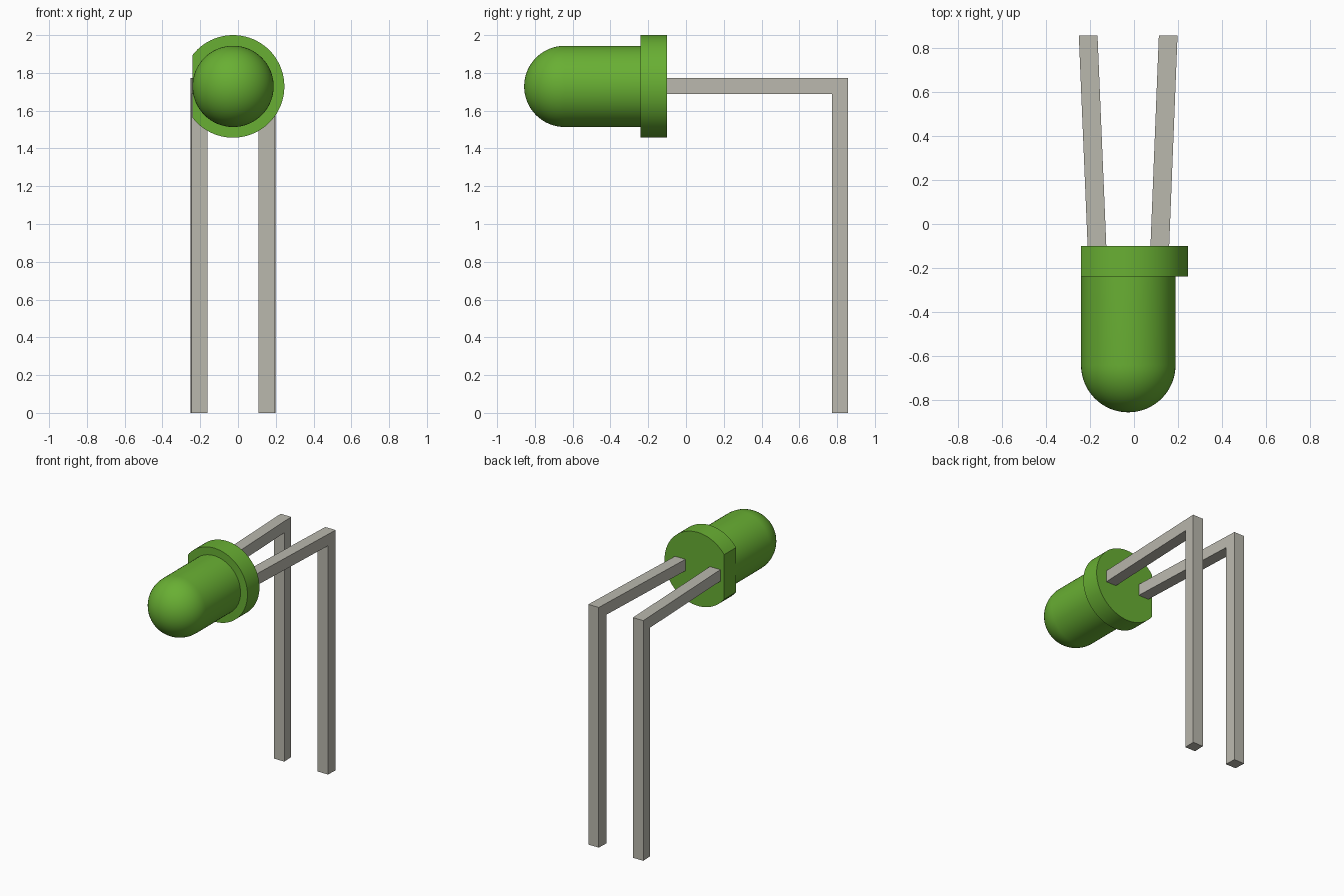
import bpy, bmesh, math
from mathutils import Vector

cube = bpy.data.objects.get("Cube")
if cube:
    bpy.data.objects.remove(cube, do_unlink=True)


def material(name, rgb):
    m = bpy.data.materials.new(name)
    m.use_nodes = True
    m.diffuse_color = (*rgb, 1)
    bsdf = next(n for n in m.node_tree.nodes if n.type == 'BSDF_PRINCIPLED')
    bsdf.inputs["Base Color"].default_value = (*rgb, 1)
    return m


green = material("green plastic", (0.14, 0.43, 0.033))
metal = material("lead metal", (0.49, 0.48, 0.42))


def finish(name, bm, mat, smooth=False):
    bmesh.ops.recalc_face_normals(bm, faces=bm.faces)
    mesh = bpy.data.meshes.new(name)
    bm.to_mesh(mesh)
    bm.free()
    mesh.materials.append(mat)
    ob = bpy.data.objects.new(name, mesh)
    bpy.context.collection.objects.link(ob)
    if smooth:
        bpy.ops.object.select_all(action='DESELECT')
        ob.select_set(True)
        bpy.context.view_layer.objects.active = ob
        bpy.ops.object.shade_smooth_by_angle(angle=math.radians(30))
    return ob


def prism(points, offset):
    """Extrude a closed outline along an offset vector."""
    bm = bmesh.new()
    face = bm.faces.new([bm.verts.new(p) for p in points])
    new = bmesh.ops.extrude_face_region(bm, geom=[face], use_keep_orig=True)["geom"]
    bmesh.ops.translate(bm, vec=offset,
                        verts=[v for v in new if isinstance(v, bmesh.types.BMVert)])
    return bm


CX, CZ = -0.026, 1.7285           # axis of the lens
FLANGE_FRONT, FLANGE_BACK = -0.24, -0.10

# Lens: lathed half-capsule pointing forward
R, TIP = 0.215, -0.857
profile = [(R, FLANGE_FRONT + 0.01)]
profile += [(R * math.cos(a), TIP + R - R * math.sin(a))
            for a in (math.pi / 2 * i / 16 for i in range(17))]
bm = bmesh.new()
verts = [bm.verts.new((CX + r, y, CZ)) for r, y in profile]
edges = [bm.edges.new(pair) for pair in zip(verts, verts[1:])]
bmesh.ops.spin(bm, geom=verts + edges, cent=(CX, 0, CZ), axis=(0, 1, 0),
               angle=math.tau, steps=64)
bmesh.ops.remove_doubles(bm, verts=bm.verts, dist=1e-5)
finish("lens", bm, green, True)

# Flange: disc with one side cut flat
RF, FLAT = 0.2715, -0.242
limit = math.acos((FLAT - CX) / RF)
arc = [limit * (i / 32 - 1) for i in range(65)]
outline = [(CX + RF * math.cos(a), FLANGE_FRONT, CZ + RF * math.sin(a)) for a in arc]
finish("flange", prism(outline, Vector((0, FLANGE_BACK - FLANGE_FRONT, 0))), green, True)

# Leads: square L-shaped bars that splay outwards towards the back
W, BACK, TOP = 0.085, 0.857, 1.774
ell = [(FLANGE_BACK - 0.005, TOP), (BACK, TOP), (BACK, 0), (BACK - W, 0),
       (BACK - W, TOP - W), (FLANGE_BACK - 0.005, TOP - W)]
for name, near, far in (("right_lead", -0.211, -0.251), ("left_lead", 0.075, 0.113)):
    slope = (far - near) / (BACK - FLANGE_BACK)
    pts = [(near + slope * (y - FLANGE_BACK), y, z) for y, z in ell]
    finish(name, prism(pts, Vector((W, 0, 0))), metal)
